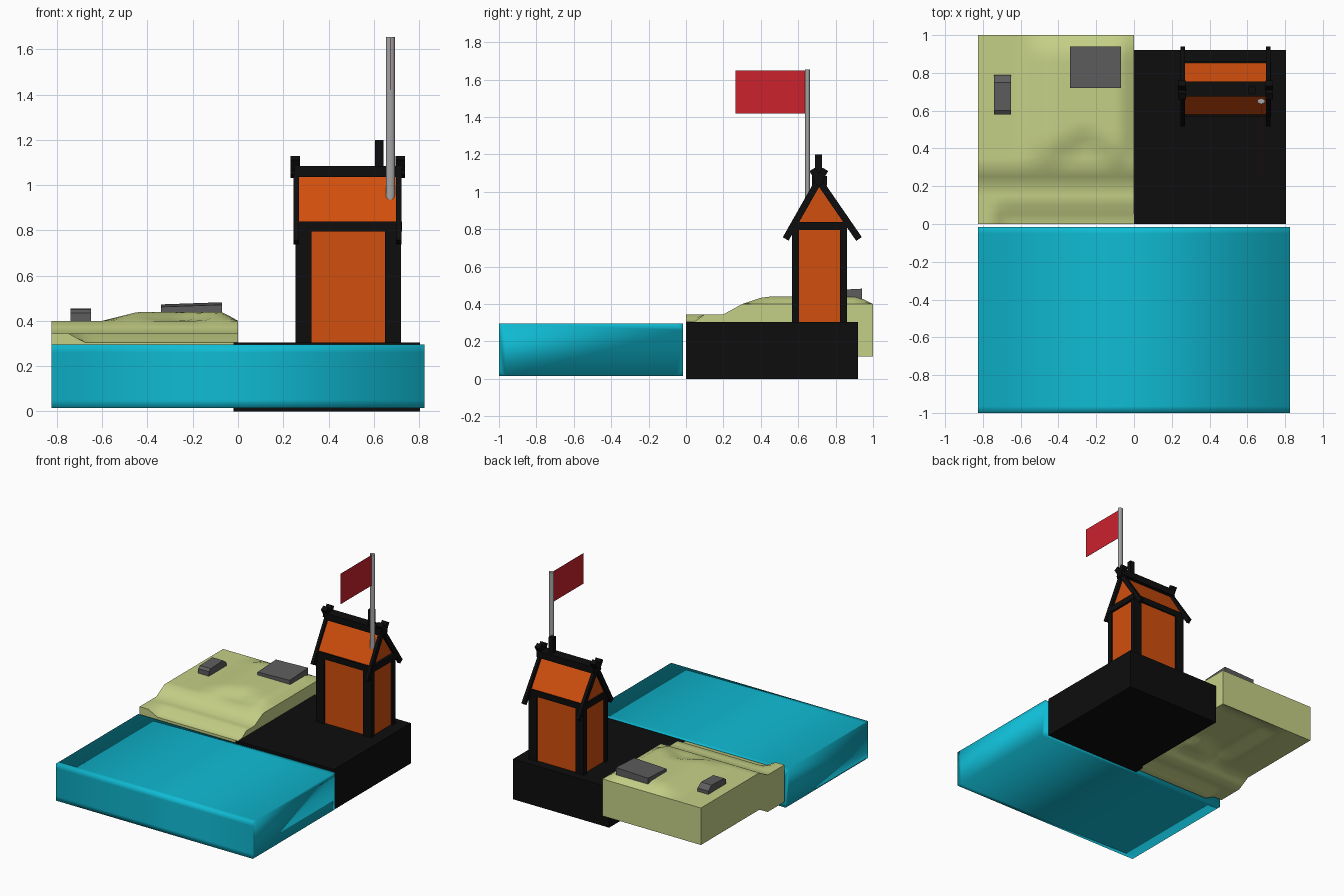
import bpy, bmesh, math
from mathutils import Vector

if "Cube" in bpy.data.objects:
    bpy.data.objects.remove(bpy.data.objects["Cube"])


def material(name, rgb):
    m = bpy.data.materials.new(name)
    m.diffuse_color = (*rgb, 1)
    m.use_nodes = True
    m.node_tree.nodes["Principled BSDF"].inputs["Base Color"].default_value = m.diffuse_color
    return m


WATER = material("water_blue", (0.005, 0.50, 0.66))
GRASS = material("grass_green", (0.56, 0.63, 0.24))
BLACK = material("black_timber", (0.004, 0.004, 0.004))
ORANGE = material("orange_panel", (0.64, 0.077, 0.004))
STONE = material("stone_grey", (0.11, 0.11, 0.11))
METAL = material("pole_grey", (0.37, 0.37, 0.37))
RED = material("flag_red", (0.60, 0.016, 0.027))


def finish(name, bm, mat, smooth=None):
    bmesh.ops.recalc_face_normals(bm, faces=bm.faces)
    me = bpy.data.meshes.new(name)
    bm.to_mesh(me)
    bm.free()
    me.materials.append(mat)
    ob = bpy.data.objects.new(name, me)
    bpy.context.collection.objects.link(ob)
    if smooth:
        bpy.context.view_layer.objects.active = ob
        ob.select_set(True)
        bpy.ops.object.shade_smooth_by_angle(angle=math.radians(smooth))
        ob.select_set(False)
    return ob


def box_mesh(x, y, z):
    bm = bmesh.new()
    bmesh.ops.create_cube(bm, size=1)
    for v in bm.verts:
        v.co = [(r[0] + r[1]) / 2 + c * (r[1] - r[0]) for c, r in zip(v.co, (x, y, z))]
    return bm


def box(name, x, y, z, mat):
    return finish(name, box_mesh(x, y, z), mat)


def prism(name, yz, x0, x1, mat):
    """Extrude a y-z outline along x."""
    bm = bmesh.new()
    f = bm.faces.new([bm.verts.new((x0, y, z)) for y, z in yz])
    new = bmesh.ops.extrude_face_region(bm, geom=[f], use_keep_orig=True)["geom"]
    bmesh.ops.translate(bm, vec=(x1 - x0, 0, 0),
                        verts=[g for g in new if isinstance(g, bmesh.types.BMVert)])
    return finish(name, bm, mat)


def board(name, p, q, thick, x0, x1):
    p, q = Vector(p), Vector(q)
    d = (q - p).normalized() * thick / 2
    n = Vector((-d.y, d.x))
    return prism(name, [p + n, q + n, q - n, p - n], x0, x1, BLACK)


def interp(t, pts):
    if t <= pts[0][0]:
        return pts[0][1]
    for (a, u), (b, v) in zip(pts, pts[1:]):
        if t <= b:
            return u + (v - u) * (t - a) / (b - a)
    return pts[-1][1]


# Water slab: support loops and smooth shading give soft edges
bm = box_mesh((-0.825, 0.825), (-1, -0.015), (0.015, 0.295))
edges = [e for e in bm.edges if abs(e.verts[0].co.x - e.verts[1].co.x) > 0.5]
bmesh.ops.bevel(bm, geom=edges, offset=0.035, segments=2, profile=1.0, affect='EDGES')
finish("water", bm, WATER, 95)

# Black quay with a small front lip
box("quay", (0, 0.805), (0, 0.92), (0, 0.305), BLACK)
box("quay_lip", (-0.02, 0.01), (0, 0.07), (0, 0.304), BLACK)


# Grassy land: a shore step, a steep bank and a raised plateau
def land_height(x, y):
    z = interp(y, [(0, 0.305), (0.05, 0.31), (0.1, 0.345), (0.2, 0.345), (0.3, 0.40)])
    z = max(z, interp(x, [(-0.75, 0.345), (-0.67, 0.30)]))
    lift = interp(x, [(-0.6, 0), (-0.44, 1), (-0.07, 1), (0, 0)])
    shift = interp(x, [(-0.45, 0), (-0.25, 0.1), (-0.1, 0)])
    lift *= interp(y - shift, [(0.3, 0), (0.42, 1)]) * interp(y, [(0.92, 1), (1, 0)])
    return z + 0.04 * lift


bm = bmesh.new()
bmesh.ops.create_grid(bm, x_segments=22, y_segments=20, size=0.5)
for v in bm.verts:
    v.co.x, v.co.y = (v.co.x - 0.5) * 0.825, v.co.y + 0.5
    v.co.z = land_height(v.co.x, v.co.y)
new = bmesh.ops.extrude_face_region(bm, geom=bm.faces[:], use_keep_orig=True)["geom"]
bmesh.ops.translate(bm, vec=(0, 0, -0.28),
                    verts=[g for g in new if isinstance(g, bmesh.types.BMVert)])
finish("land", bm, GRASS, 45)

# Stones: a tilted slab and a small wedge
bm = box_mesh((-0.34, -0.07), (0.72, 0.94), (0.41, 0.472))
for v in bm.verts:
    if v.co.z > 0.45:
        v.co.z += 0.035 * (v.co.x + 0.205) + 0.05 * (v.co.y - 0.83)
finish("flat_stone", bm, STONE)
prism("small_stone", [(0.58, 0.39), (0.79, 0.39), (0.79, 0.425), (0.75, 0.455), (0.60, 0.45), (0.58, 0.435)],
      -0.74, -0.65, STONE)

# Tower: orange walls between black corner posts and a top beam
box("tower_wall", (0.27, 0.708), (0.58, 0.848), (0.30, 0.80), ORANGE)
for side, x0 in (("left", 0.255), ("right", 0.65)):
    for end, y0 in (("front", 0.567), ("back", 0.823)):
        box(f"{end}_{side}_post", (x0, x0 + 0.07), (y0, y0 + 0.037), (0.30, 0.80), BLACK)
box("eaves_beam", (0.25, 0.725), (0.567, 0.86), (0.795, 0.84), BLACK)

# Gabled roof, with crossed boards at both ends
prism("roof", [(0.577, 0.835), (0.71, 1.06), (0.855, 0.835)], 0.265, 0.703, ORANGE)
box("ridge_beam", (0.25, 0.725), (0.675, 0.755), (1.035, 1.085), BLACK)
for side, x0, x1 in (("left", 0.245, 0.269), ("right", 0.699, 0.722)):
    a = 0.232 if side == "left" else 0.695
    for end, foot, tip in (("front", (0.533, 0.748), 0.745), ("back", (0.925, 0.748), 0.675)):
        board(f"{side}_{end}_gable_board", foot, (0.71, 1.06), 0.036, x0, x1)
        back = 0.71 - (tip - 0.71) * 0.4
        board(f"{side}_{end}_crossed_tip", (back, 1.04), (tip, 1.12), 0.036, a, a + 0.042)
box("ridge_finial", (0.606, 0.642), (0.69, 0.727), (1.06, 1.20), BLACK)

# Flagpole and flag
bm = bmesh.new()
bmesh.ops.create_cone(bm, cap_ends=True, segments=16, radius1=1, radius2=1, depth=1)
for v in bm.verts:
    v.co = (0.673 + v.co.x * 0.02, 0.65 + v.co.y * 0.014, 1.2875 + v.co.z * 0.735)
finish("flagpole", bm, METAL, 40)
box("flag", (0.672, 0.674), (0.265, 0.645), (1.42, 1.65), RED)
